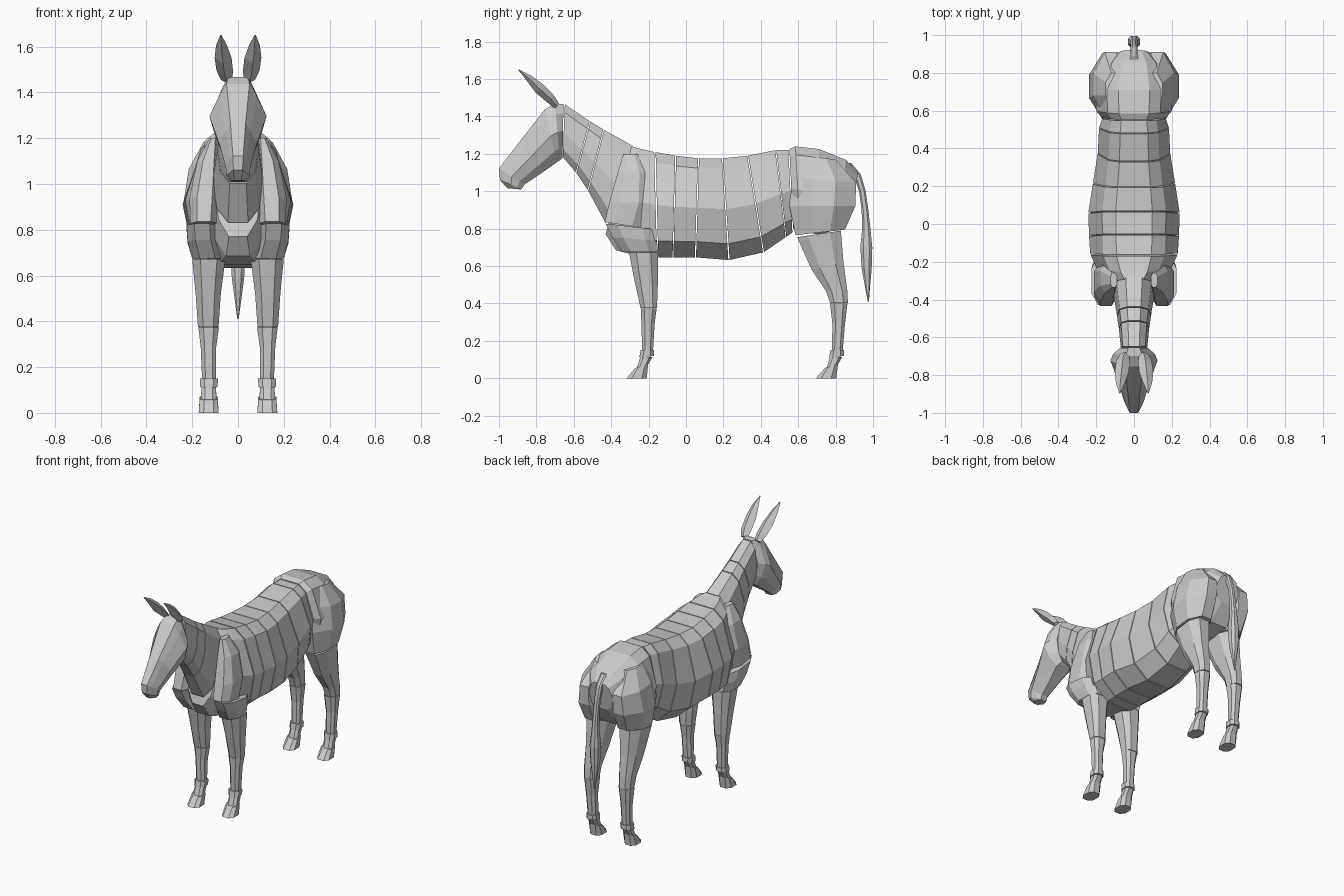
import bpy, bmesh
from mathutils import Vector

grey = bpy.data.materials.new("plain grey")
grey.diffuse_color = (0.6, 0.6, 0.6, 1)


def loft(name, rings, mirror=False):
    """Skin closed rings of points into a capped, flat-shaded solid."""
    bm = bmesh.new()
    vs = [[bm.verts.new(p) for p in r] for r in rings]
    n = len(vs[0])
    for a, b in zip(vs, vs[1:]):
        for i in range(n):
            j = (i + 1) % n
            bm.faces.new((a[i], a[j], b[j], b[i]))
    bm.faces.new(vs[0])
    bm.faces.new(vs[-1])
    bmesh.ops.recalc_face_normals(bm, faces=bm.faces)
    me = bpy.data.meshes.new(name)
    bm.to_mesh(me)
    bm.free()
    me.materials.append(grey)
    ob = bpy.data.objects.new(name, me)
    bpy.context.collection.objects.link(ob)
    if mirror:
        ob.modifiers.new("mirror", "MIRROR")
    return ob


BARREL = [(.4, 0), (.7, .1), (1, .5), (.85, .84), (.4, 1)]
NECK = [(.4, 0), (.85, .15), (1, .55), (.85, .85), (.4, 1)]
SKULL = [(.4, 0), (.65, .18), (1, .5), (.8, .8), (.4, 1)]


def spine_ring(ty, tz, by, bz, w, prof):
    """Symmetric ring hung between a top and a bottom point."""
    half = [(x * w, ty + (by - ty) * t, tz + (bz - tz) * t) for x, t in prof]
    return [Vector(p) for p in half] + [Vector((-x, y, z)) for x, y, z in reversed(half)]


def box_ring(z, y0, y1, x0, x1, tilt=0, k=.5):
    """Eight-sided level ring inside a y/x box, optionally raised at the rear."""
    cy, cx, ry, rx = (y0 + y1) / 2, (x0 + x1) / 2, (y1 - y0) / 2, (x1 - x0) / 2
    pts = [(1, k), (k, 1), (-k, 1), (-1, k), (-1, -k), (-k, -1), (k, -1), (1, -k)]
    return [(cx + a * rx, cy + b * ry, z + b * tilt / 2) for a, b in pts]


def segments(name, stations, prof, gap=.0025):
    """Separate plates between stations, leaving thin seams."""
    rings = [spine_ring(*s, prof) for s in stations]
    for k, (a, b) in enumerate(zip(rings, rings[1:])):
        f = gap / (a[0] - b[0]).length
        loft(f"{name}_{k + 1}",
             [[p.lerp(q, f) for p, q in zip(a, b)], [q.lerp(p, f) for p, q in zip(a, b)]])


# trunk plates
segments("barrel_plate", [
    (-.165, 1.21, -.15, .645, .232), (-.055, 1.19, -.07, .645, .238),
    (.067, 1.176, .05, .647, .242), (.195, 1.176, .23, .632, .218),
    (.33, 1.19, .415, .674, .192), (.48, 1.22, .535, .755, .185),
    (.55, 1.222, .57, .78, .168)], BARREL)

# chest
loft("chest", [spine_ring(*s, BARREL) for s in [
    (-.17, 1.21, -.155, .645, .23), (-.25, 1.228, -.3, .665, .18),
    (-.29, 1.24, -.375, .685, .13), (-.3, 1.235, -.43, .77, .1)]])

# neck plates
segments("neck_plate", [
    (-.28, 1.24, -.43, .83, .11), (-.44, 1.33, -.524, 1.005, .09),
    (-.513, 1.374, -.588, 1.10, .08), (-.65, 1.466, -.66, 1.185, .07)], NECK)

# head and muzzle
loft("head", [spine_ring(*s, SKULL) for s in [
    (-.655, 1.466, -.66, 1.18, .075), (-.7, 1.468, -.675, 1.165, .11),
    (-.755, 1.437, -.69, 1.155, .125),
    (-.89, 1.265, -.78, 1.092, .083), (-1.0, 1.122, -.862, 1.037, .055),
    (-.995, 1.06, -.88, 1.012, .05), (-.955, 1.016, -.885, 1.01, .035)]])

# ears
ear = []
for cx, cy, cz, rx, t in [(.05, -.69, 1.455, .025, .018), (.058, -.725, 1.495, .036, .026),
                          (.065, -.785, 1.55, .037, .03), (.072, -.84, 1.605, .024, .018),
                          (.075, -.895, 1.65, .003, .002)]:
    ear.append([(cx + rx, cy, cz), (cx, cy + t * .65, cz + t * .75),
                (cx - rx, cy, cz), (cx, cy - t * .65, cz - t * .75)])
loft("ear", ear, True)

# rump
loft("rump", [spine_ring(*s, BARREL) for s in [
    (.553, 1.225, .573, .8, .17), (.585, 1.24, .61, .78, .2), (.71, 1.226, .72, .77, .205),
    (.855, 1.168, .82, .8, .165), (.92, 1.10, .89, .92, .09)]])

# shoulders, elbows and thighs
loft("shoulder", [box_ring(*r) for r in [
    (1.2, -.335, -.26, .09, .125), (1.1, -.365, -.21, .08, .178),
    (.94, -.41, -.2, .08, .212), (.82, -.435, -.24, .09, .208, -.03)]], True)
loft("elbow", [box_ring(*r) for r in [
    (.812, -.43, -.17, .09, .225, -.03), (.745, -.395, -.155, .085, .22, -.02),
    (.675, -.34, -.15, .065, .2)]], True)
loft("thigh", [box_ring(*r) for r in [
    (1.18, .63, .80, .05, .15, -.02, .4), (1.06, .57, .91, .03, .215, -.03, .35),
    (.92, .553, .905, .02, .238, 0, .35), (.78, .585, .85, .035, .21, .03, .4)]], True)

# leg pieces, top to bottom: z, y range, x range, rear tilt
LEGS = {
    "front_leg": {
        "forearm": [(.673, -.305, -.15, .055, .2), (.52, -.275, -.15, .075, .185),
                    (.375, -.243, -.155, .085, .175)],
        "cannon": [(.373, -.242, -.157, .083, .173), (.29, -.238, -.168, .095, .163),
                   (.15, -.235, -.176, .097, .157)],
        "fetlock": [(.15, -.242, -.172, .087, .165), (.115, -.25, -.172, .09, .165, .01)],
        "pastern": [(.115, -.243, -.178, .097, .158), (.06, -.265, -.205, .093, .163, .02)],
        "hoof": [(.065, -.272, -.202, .088, .167, .02), (0, -.318, -.21, .085, .172)],
    },
    "hind_leg": {
        "gaskin": [(.772, .594, .828, .045, .2, .035), (.6, .672, .842, .07, .185, .04),
                   (.47, .75, .862, .085, .175, .01), (.403, .77, .866, .088, .172)],
        "cannon": [(.4, .77, .863, .085, .173), (.29, .783, .85, .095, .163),
                   (.15, .78, .838, .097, .157)],
        "fetlock": [(.15, .772, .844, .087, .165), (.115, .765, .844, .09, .165, .01)],
        "pastern": [(.115, .77, .836, .097, .158), (.06, .75, .81, .093, .163, .02)],
        "hoof": [(.065, .742, .813, .088, .167, .02), (0, .695, .803, .085, .172)],
    },
}
for leg, parts in LEGS.items():
    for part, rings in parts.items():
        loft(f"{leg}_{part}", [box_ring(*r) for r in rings], True)

# tail with a tuft
loft("tail", [box_ring(z, y - r, y + r, -r, r) for y, z, r in [
    (.865, 1.15, .02), (.915, 1.09, .02), (.943, 1.0, .018), (.957, .9, .018),
    (.964, .8, .022), (.964, .7, .032), (.966, .59, .027), (.97, .5, .015), (.975, .41, .003)]])
